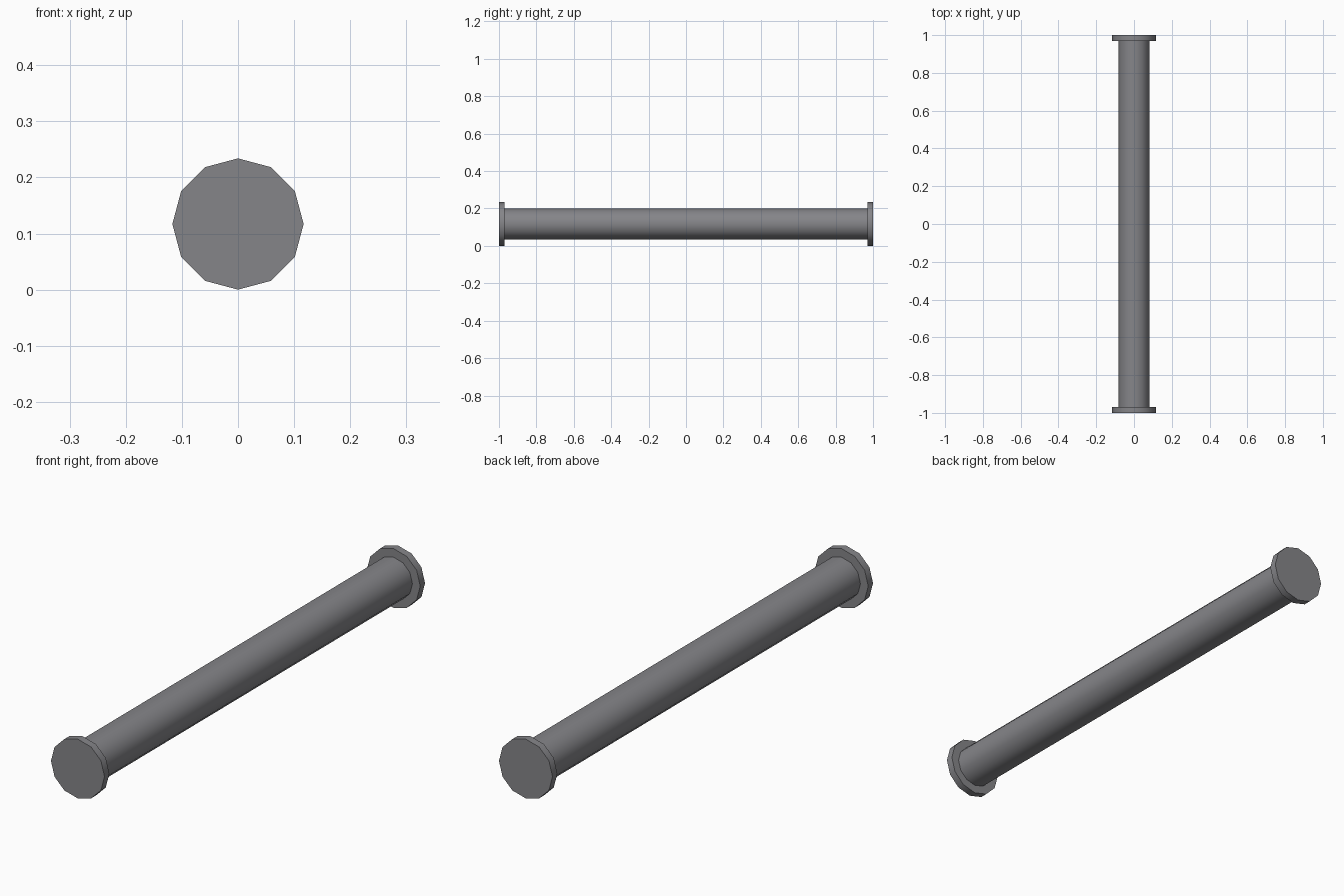
import bpy, math

if "Cube" in bpy.data.objects:
    bpy.data.objects.remove(bpy.data.objects["Cube"])

SIDES = 12
FLANGE_R, PIPE_R = 0.117, 0.083
FLANGE_T = 0.03
CENTRE_Z = FLANGE_R

metal = bpy.data.materials.new("grey metal")
metal.diffuse_color = (0.235, 0.235, 0.25, 1)
metal.use_nodes = True
metal.node_tree.nodes["Principled BSDF"].inputs["Base Color"].default_value = metal.diffuse_color


def cylinder_y(name, radius, y0, y1, capped=True):
    """Twelve-sided cylinder along y with corners at top, bottom and sides."""
    ring = [(radius * math.cos(2 * math.pi * i / SIDES),
             radius * math.sin(2 * math.pi * i / SIDES)) for i in range(SIDES)]
    verts = [(x, y, z + CENTRE_Z) for y in (y0, y1) for x, z in ring]
    faces = []
    for i in range(SIDES):
        j = (i + 1) % SIDES
        faces.append((i, i + SIDES, j + SIDES, j))
    if capped:
        faces.append(tuple(range(SIDES)))
        faces.append(tuple(reversed(range(SIDES, 2 * SIDES))))
    mesh = bpy.data.meshes.new(name)
    mesh.from_pydata(verts, [], faces)
    mesh.materials.append(metal)
    obj = bpy.data.objects.new(name, mesh)
    bpy.context.collection.objects.link(obj)
    bpy.ops.object.select_all(action='DESELECT')
    obj.select_set(True)
    bpy.context.view_layer.objects.active = obj
    # normals outward, smooth round sides, crisp end faces
    bpy.ops.object.mode_set(mode='EDIT')
    bpy.ops.mesh.select_all(action='SELECT')
    bpy.ops.mesh.normals_make_consistent(inside=False)
    bpy.ops.object.mode_set(mode='OBJECT')
    bpy.ops.object.shade_smooth_by_angle(angle=math.radians(40))
    return obj


# main pipe, ending at the inner faces of the flanges
cylinder_y("pipe", PIPE_R, -1 + FLANGE_T, 1 - FLANGE_T, capped=False)

# end flanges
cylinder_y("front_flange", FLANGE_R, -1, -1 + FLANGE_T)
cylinder_y("back_flange", FLANGE_R, 1 - FLANGE_T, 1)
